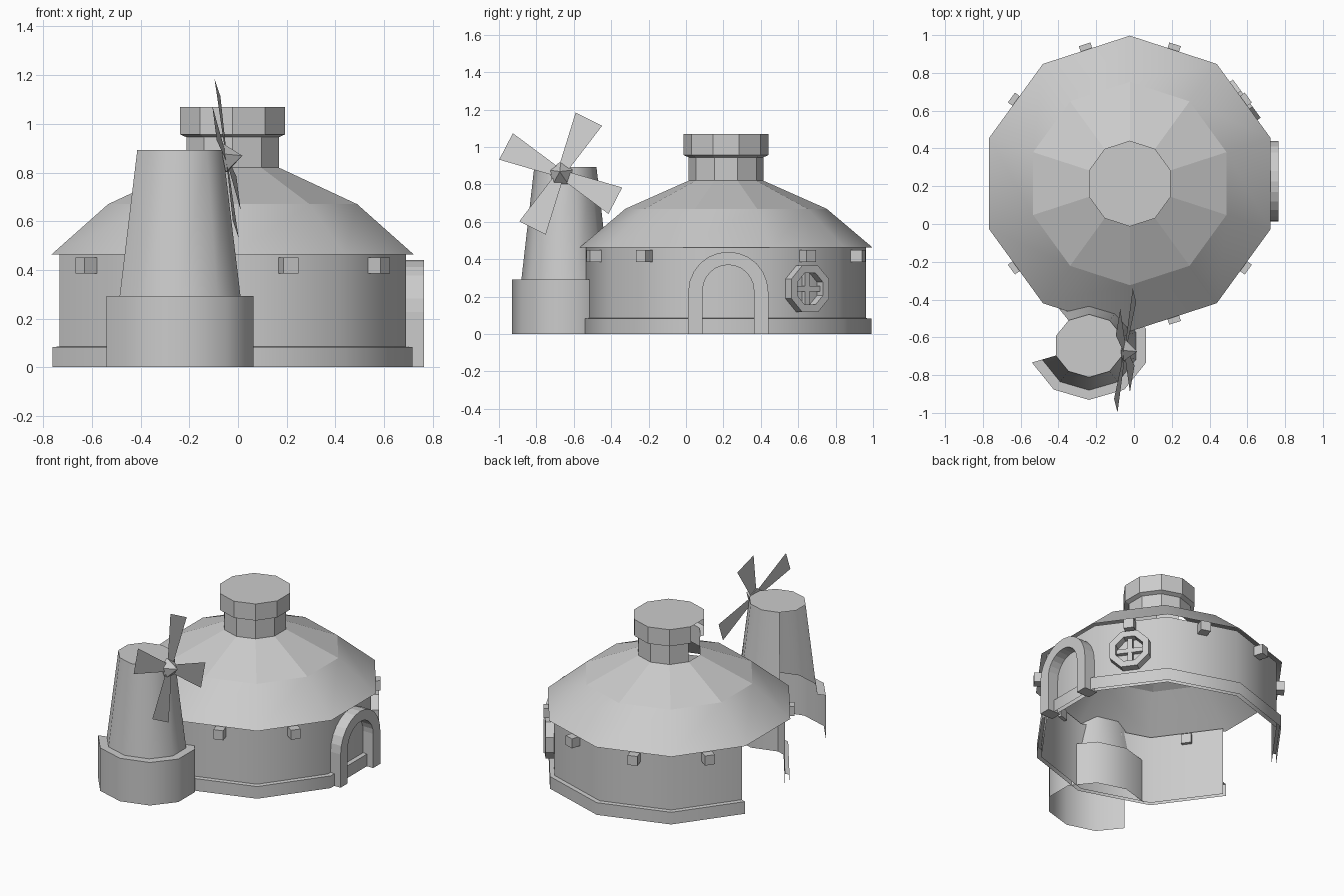
import bpy, bmesh
from math import pi, sin, cos, radians
from mathutils import Matrix, Vector

if "Cube" in bpy.data.objects:
    bpy.data.objects.remove(bpy.data.objects["Cube"])

HOUSE = (-0.022, 0.214)
TOWER = (-0.238, -0.645)


def finish(name, bm, smooth=None):
    bmesh.ops.recalc_face_normals(bm, faces=bm.faces[:])
    me = bpy.data.meshes.new(name)
    bm.to_mesh(me)
    bm.free()
    ob = bpy.data.objects.new(name, me)
    bpy.context.collection.objects.link(ob)
    if smooth:
        bpy.ops.object.select_all(action='DESELECT')
        ob.select_set(True)
        bpy.context.view_layer.objects.active = ob
        bpy.ops.object.shade_smooth_by_angle(angle=radians(smooth))
    return ob


def lathe(name, profile, centre, sy=1.0, skip=(), cap=False, smooth=None):
    """Ten-sided shell with a vertex at the back; skip lists the open sides."""
    bm = bmesh.new()
    rings = []
    for r, z in profile:
        angles = [radians(90 + 36 * i) for i in range(10)]
        rings.append([bm.verts.new((centre[0] + r * cos(a), centre[1] + r * sy * sin(a), z))
                      for a in angles])
    for lo, hi in zip(rings, rings[1:]):
        for i in range(10):
            if i not in skip:
                j = (i + 1) % 10
                bm.faces.new((lo[i], lo[j], hi[j], hi[i]))
    if cap:
        bm.faces.new(rings[-1])
    bmesh.ops.delete(bm, geom=[v for v in bm.verts if not v.link_faces], context='VERTS')
    return finish(name, bm, smooth)


def wall_frame(deg):
    """Local frame on the house wall: x outward, y along the wall, z up."""
    return Matrix.Translation((*HOUSE, 0)) @ Matrix.Rotation(radians(deg), 4, 'Z')


def box(bm, x, y, z, m):
    mid = [(a + b) / 2 for a, b in (x, y, z)]
    size = [b - a for a, b in (x, y, z)]
    bmesh.ops.create_cube(bm, size=1, matrix=m @ Matrix.Translation(mid) @ Matrix.Diagonal((*size, 1)))


def band(name, outer, inner, x0, x1, m, closed):
    """Solid strip between two outlines in the (y, z) plane, from x0 to x1."""
    bm = bmesh.new()
    rows = [[bm.verts.new(m @ Vector((x, y, z))) for x, (y, z) in
             ((x0, o), (x1, o), (x1, i), (x0, i))] for o, i in zip(outer, inner)]
    n = len(rows)
    for k in range(n if closed else n - 1):
        a, b = rows[k], rows[(k + 1) % n]
        for s in range(4):
            t = (s + 1) % 4
            bm.faces.new((a[s], a[t], b[t], b[s]))
    if not closed:
        bm.faces.new(rows[0])
        bm.faces.new(rows[-1])
    return finish(name, bm)


# House body, open on its left side
lathe("house_wall", [(0.748, 0), (0.748, 0.465)], HOUSE, skip=(2,), smooth=40)
lathe("plinth", [(0.778, 0), (0.778, 0.083), (0.748, 0.085)], HOUSE, skip=(2,), smooth=40)

# Roof: smooth lower slope, faceted upper slope
roof = lathe("roof", [(0.783, 0.463), (0.538, 0.67), (0.2, 0.82)], HOUSE, smooth=30)
for p in roof.data.polygons:
    if p.center.z > 0.67:
        p.use_smooth = False

# Chimney with wider cap
lathe("chimney", [(0.2, 0.82), (0.2, 0.945), (0.227, 0.957), (0.227, 1.07)],
      HOUSE, skip=(2,), cap=True)

# Rafter ends on the wall sides
bm = bmesh.new()
for deg in (36, 72, 108, 144, 216, 252, 288, 324):
    box(bm, (0.69, 0.775), (-0.032, 0.032), (0.385, 0.45), wall_frame(deg))
finish("rafter_ends", bm)


# Arched door frame
def arch(r, zc, n=12):
    pts = [(r * cos(pi * k / n), zc + r * sin(pi * k / n)) for k in range(n + 1)]
    return [(r, 0)] + pts + [(-r, 0)]


door = wall_frame(0) @ Matrix.Translation((0, 0.012, 0))
band("door_frame", arch(0.214, 0.226), arch(0.137, 0.233), 0.69, 0.787, door, False)


# Octagonal window with cross bars
def octagon(r):
    return [(r * cos(pi / 8 + k * pi / 4), 0.242 + r * sin(pi / 8 + k * pi / 4)) for k in range(8)]


win = wall_frame(36)
band("window_frame", octagon(0.135), octagon(0.092), 0.69, 0.765, win, True)
bm = bmesh.new()
box(bm, (0.70, 0.74), (-0.088, 0.088), (0.227, 0.257), win)
box(bm, (0.70, 0.739), (-0.015, 0.015), (0.155, 0.329), win)
finish("window_bars", bm)

# Windmill base and tapered tower, open on the left rear
lathe("mill_base", [(0.318, 0), (0.318, 0.293), (0.261, 0.293)], TOWER, sy=0.9,
      skip=(1, 2), smooth=40)
lathe("mill_tower", [(0.261, 0.293), (0.185, 0.892)], TOWER, sy=0.9,
      skip=(1, 2), cap=True, smooth=40)

# Sails and hub lie on one tilted plane
normal = Vector((1, -0.084, 0.172)).normalized()
side = Vector((0.084, 1, 0)).normalized()
up = normal.cross(side)
centre = Vector((-0.047, -0.67, 0.858))


def sail_point(u, v, w=0):
    return centre + side * u + up * v + normal * w


bm = bmesh.new()
for k in range(4):
    a = radians(63.5 + 90 * k)
    quad = []
    for r, h in ((0.04, -0.028), (0.33, -0.08), (0.33, 0.08), (0.04, 0.028)):
        quad.append(bm.verts.new(sail_point(r * cos(a) - h * sin(a), r * sin(a) + h * cos(a))))
    bm.faces.new(quad)
finish("sails", bm)

bm = bmesh.new()
ring = [bm.verts.new(sail_point(0.068 * cos(a), 0.068 * sin(a), -0.01))
        for a in (radians(90 + 72 * k) for k in range(5))]
tip = bm.verts.new(sail_point(0, 0, 0.066))
for k in range(5):
    bm.faces.new((ring[k], ring[(k + 1) % 5], tip))
bm.faces.new(ring)
finish("hub", bm)
